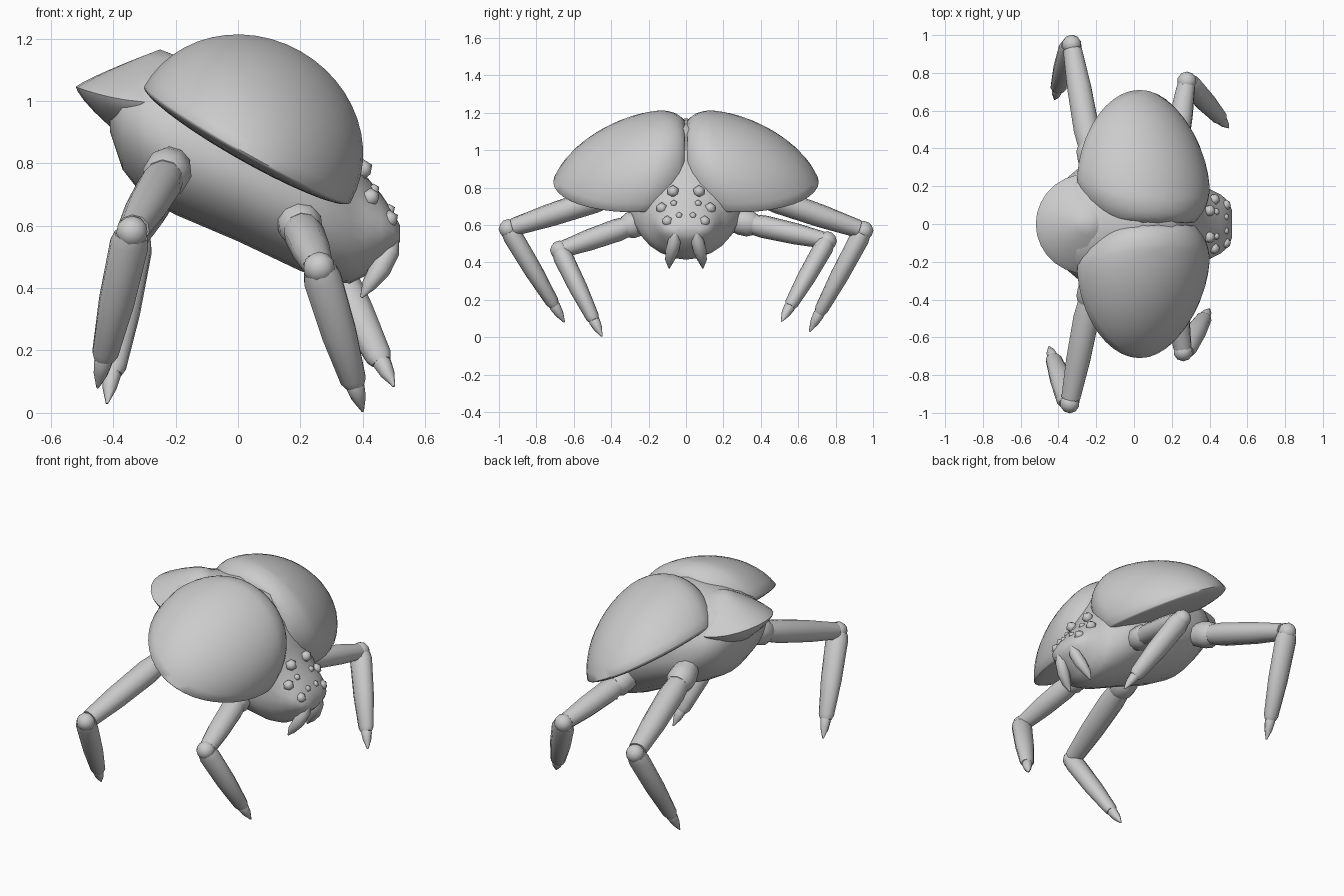
import bpy, bmesh, math
from mathutils import Vector

if "Cube" in bpy.data.objects:
    bpy.data.objects.remove(bpy.data.objects["Cube"])

grey = bpy.data.materials.new("shell_grey")
grey.diffuse_color = (0.6, 0.6, 0.6, 1)
grey.use_nodes = True
grey.node_tree.nodes["Principled BSDF"].inputs["Base Color"].default_value = grey.diffuse_color


def finish(name, bm, angle=50):
    bmesh.ops.recalc_face_normals(bm, faces=bm.faces)
    me = bpy.data.meshes.new(name)
    bm.to_mesh(me)
    bm.free()
    ob = bpy.data.objects.new(name, me)
    bpy.context.collection.objects.link(ob)
    me.materials.append(grey)
    bpy.ops.object.select_all(action='DESELECT')
    ob.select_set(True)
    bpy.context.view_layer.objects.active = ob
    bpy.ops.object.shade_smooth_by_angle(angle=math.radians(angle))
    return ob


def skin(bm, rings):
    """Bridge rings of points and cap both ends."""
    rows = [[bm.verts.new(p) for p in r] for r in rings]
    n = len(rows[0])
    for a, b in zip(rows, rows[1:]):
        for i in range(n):
            j = (i + 1) % n
            bm.faces.new((a[i], a[j], b[j], b[i]))
    bm.faces.new(rows[0])
    bm.faces.new(rows[-1])


def limb(bm, stations, sides=10, wide=1.0):
    """Tapered tube through (point, radius) stations, widened along x."""
    pts = [Vector(p) for p, r in stations]
    rings = []
    for i, (p, r) in enumerate(stations):
        d = (pts[min(i + 1, len(pts) - 1)] - pts[max(i - 1, 0)]).normalized()
        u = d.cross(Vector((1, 0, 0.1))).normalized()
        v = d.cross(u) * wide
        rings.append([pts[i] + r * (math.cos(t) * u + math.sin(t) * v)
                      for t in (math.tau * k / sides for k in range(sides))])
    skin(bm, rings)


def ball(bm, c, r, sub=2):
    res = bmesh.ops.create_icosphere(bm, subdivisions=sub, radius=r)
    bmesh.ops.translate(bm, verts=res["verts"], vec=c)


# Body with tapered head: x, bottom, widest height, top, half width
SECTIONS = [(-0.41, .90, .95, 1.03, .10), (-0.37, .78, .93, 1.08, .23),
            (-0.30, .69, .90, 1.12, .29), (-0.20, .635, .85, 1.14, .33),
            (0, .55, .78, 1.17, .33), (0.20, .455, .70, 1.12, .31),
            (0.30, .42, .65, .98, .27), (0.36, .415, .62, .85, .215),
            (0.41, .44, .61, .76, .18), (0.46, .48, .60, .70, .155),
            (0.50, .52, .58, .64, .12), (0.52, .55, .57, .60, .07)]
bm = bmesh.new()
rings = []
for x, lo, mid, hi, w in SECTIONS:
    ring = []
    for k in range(24):
        c, s = math.cos(math.tau * k / 24), math.sin(math.tau * k / 24)
        ring.append((x, w * c, mid + ((hi - mid) if s > 0 else (mid - lo)) * s))
    rings.append(ring)
skin(bm, rings)
finish("body", bm)

# Wedge-shaped rear hood: sharp rim at the back, thick where it meets the body
bm = bmesh.new()
bmesh.ops.create_uvsphere(bm, u_segments=28, v_segments=14, radius=1)
for v in bm.verts:
    x, y, z = v.co
    rim = 1 - math.sqrt(max(0, 1 - z * z))
    h = 0.12 * rim ** 0.85 if z > 0 else -0.25 * rim ** 0.75
    v.co = (-0.25 + 0.27 * x, 0.265 * y, 1.045 + h - 0.05 * y * y)
finish("rear_hood", bm)

# Domed wing shells, crowned close to the middle seam and sloping outward
AXIS_S = Vector((0.87, 0, -0.49))
AXIS_H = Vector((0.49, 0, 0.87))
for side, label in ((1, "left"), (-1, "right")):
    bm = bmesh.new()
    bmesh.ops.create_uvsphere(bm, u_segments=40, v_segments=24, radius=1)
    for v in bm.verts:
        s, t, h = v.co
        up = max(h, 0)
        y = 0.25 + (0.46 if t > 0 else 0.29) * t - 0.13 * up
        hh = 0.345 * h if h > 0 else 0.05 * h
        if t > 0:
            hh *= 1 - 0.12 * t
            s *= 1 - 0.08 * t
        p = Vector((0.03, 0, 0.86)) + AXIS_S * (0.38 * s) + AXIS_H * hh
        # soft valley at the seam
        seam = max(0, 0.05 - y) if h > 0.3 else 0
        v.co = (p.x, side * max(y, 0.006),
                p.z - 0.03 * max(t, 0) * (1 - up) - 0.15 * seam)
    finish(label + "_wing_shell", bm, 60)

# Legs: hip, knee, claw tip, thickness
LEGS = {
    "rear_left_leg": ((-.23, .38, .765), (-.33, .95, .57), (-.42, .66, .03), .073),
    "rear_right_leg": ((-.23, -.38, .765), (-.34, -.95, .58), (-.45, -.65, .08), .073),
    "front_left_leg": ((.21, .33, .61), (.28, .755, .515), (.50, .51, .085), .068),
    "front_right_leg": ((.20, -.29, .60), (.26, -.675, .465), (.40, -.45, .005), .068),
}
for name, (hip, knee, tip, r) in LEGS.items():
    hip, knee, tip = Vector(hip), Vector(knee), Vector(tip)
    d = (knee - hip).normalized()
    bm = bmesh.new()
    # hip collar and thigh
    limb(bm, [(hip - d * .12, r * .8), (hip - d * .04, r * 1.05),
              (hip + d * .01, r * 1.05), (hip + d * .04, r * .85)])
    limb(bm, [(hip, r * .75), (hip.lerp(knee, .2), r * .9),
              (hip.lerp(knee, .6), r * .84), (hip.lerp(knee, .95), r * .66)], wide=1.08)
    ball(bm, knee, .052)
    # shin and claw
    limb(bm, [(knee.lerp(tip, .02), .046), (knee.lerp(tip, .08), .053),
              (knee.lerp(tip, .45), .049), (knee.lerp(tip, .78), .036),
              (knee.lerp(tip, .82), .027)], wide=1.2)
    limb(bm, [(knee.lerp(tip, .77), .022), (knee.lerp(tip, .83), .030),
              (knee.lerp(tip, .91), .023), (tip, .004)], 8)
    finish(name, bm)

# Fangs and eyes, mirrored
EYES = [(.40, .07, .78, .034), (.435, .065, .715, .02), (.425, .13, .69, .032),
        (.485, .10, .62, .031), (.485, .037, .65, .02)]
for side, label in ((1, "left"), (-1, "right")):
    bm = bmesh.new()
    limb(bm, [((.50, side * .055, .56), .018), ((.485, side * .06, .52), .034),
              ((.455, side * .075, .46), .035), ((.42, side * .088, .41), .024),
              ((.395, side * .09, .37), .004)], 8)
    finish(label + "_fang", bm)
    bm = bmesh.new()
    for x, y, z, r in EYES:
        ball(bm, (x, side * y, z), r, 1)
    finish(label + "_eyes", bm)
